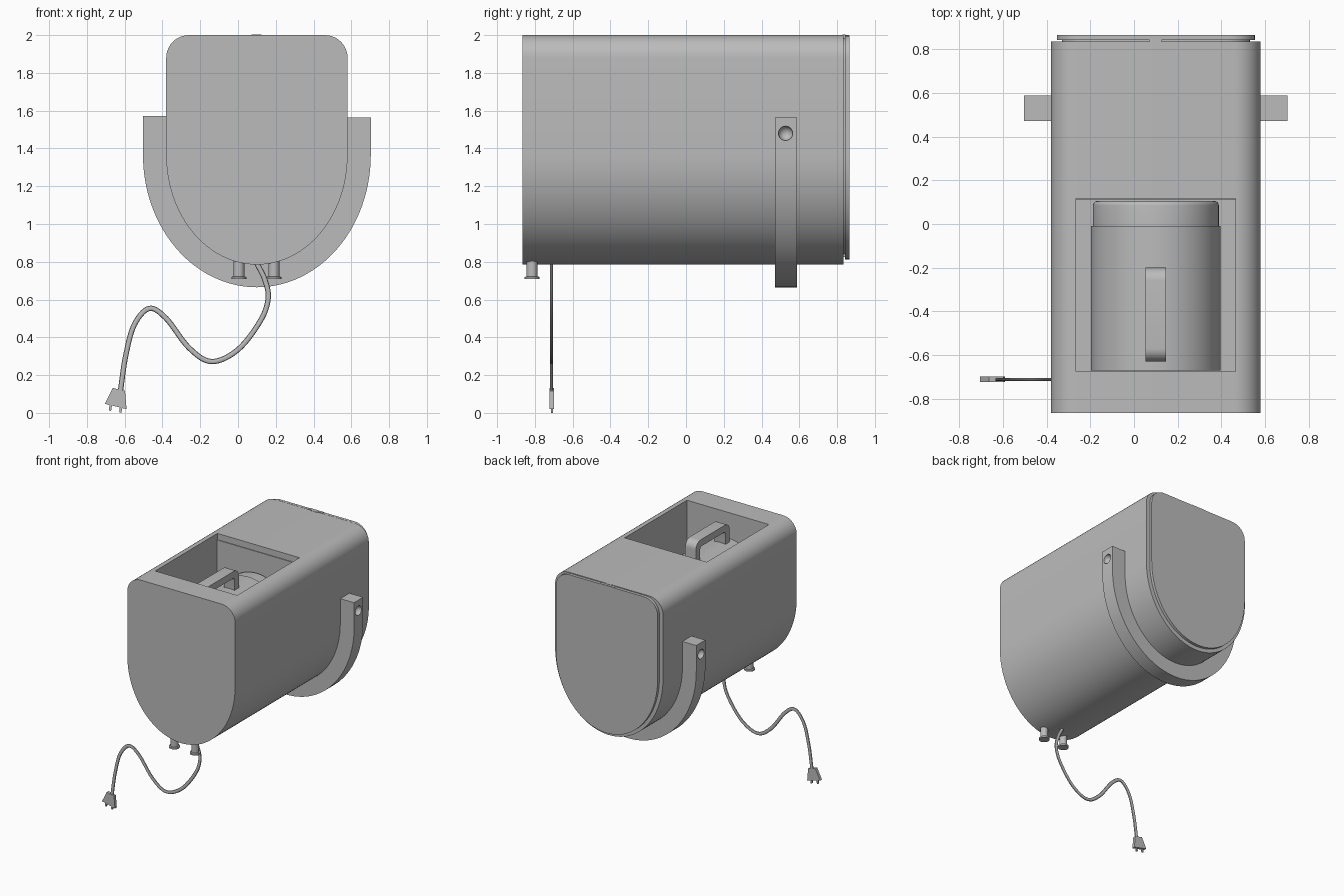
import bpy, bmesh, math
from mathutils import Vector

if "Cube" in bpy.data.objects:
    bpy.data.objects.remove(bpy.data.objects["Cube"], do_unlink=True)

CX = 0.1  # centre line of the housing

grey = bpy.data.materials.new("plain grey")
grey.use_nodes = True
grey.diffuse_color = (0.5, 0.5, 0.5, 1)
grey.node_tree.nodes["Principled BSDF"].inputs["Base Color"].default_value = (0.5, 0.5, 0.5, 1)


def finish(obj, angle=30):
    bpy.ops.object.select_all(action="DESELECT")
    obj.select_set(True)
    bpy.context.view_layer.objects.active = obj
    bpy.ops.object.shade_smooth_by_angle(angle=math.radians(angle))


def make(name, bm):
    bmesh.ops.recalc_face_normals(bm, faces=bm.faces)
    mesh = bpy.data.meshes.new(name)
    bm.to_mesh(mesh)
    bm.free()
    mesh.materials.append(grey)
    obj = bpy.data.objects.new(name, mesh)
    bpy.context.collection.objects.link(obj)
    finish(obj)
    return obj


def extrude(name, points, start, end, axis="y"):
    """Extrude an outline: (x, z) along y, or (y, z) along x."""
    bm = bmesh.new()
    place = (lambda p, d: (p[0], d, p[1])) if axis == "y" else (lambda p, d: (d, p[0], p[1]))
    face = bm.faces.new([bm.verts.new(place(p, start)) for p in points])
    move = Vector(place((0, 0), end - start))
    out = bmesh.ops.extrude_face_region(bm, geom=[face], use_keep_orig=True)
    bmesh.ops.translate(bm, vec=move, verts=[v for v in out["geom"] if isinstance(v, bmesh.types.BMVert)])
    return make(name, bm)


def box(name, x, y, z):
    return extrude(name, [(x[0], z[0]), (x[1], z[0]), (x[1], z[1]), (x[0], z[1])], *y)


def lathe(name, profile, centre, axis="z", steps=48):
    """Revolve (radius, height) pairs about an axis through centre."""
    bm = bmesh.new()
    rings = []
    for r, h in profile:
        ring = []
        for i in range(steps):
            a = math.tau * i / steps
            u, v = r * math.cos(a), r * math.sin(a)
            p = (u, v, h) if axis == "z" else (u, h, v)
            ring.append(bm.verts.new(Vector(centre) + Vector(p)))
        rings.append(ring)
    for a, b in zip(rings, rings[1:]):
        for i in range(steps):
            j = (i + 1) % steps
            bm.faces.new((a[i], a[j], b[j], b[i]))
    bm.faces.new(rings[0])
    bm.faces.new(rings[-1])
    return make(name, bm)


def cut(obj, cutter):
    mod = obj.modifiers.new("cut", "BOOLEAN")
    mod.operation, mod.solver, mod.object = "DIFFERENCE", "EXACT", cutter
    bpy.context.view_layer.objects.active = obj
    bpy.ops.object.modifier_apply(modifier=mod.name)
    bpy.data.objects.remove(cutter, do_unlink=True)
    finish(obj)


def arc(cx, cz, rx, rz, a0, a1, n):
    steps = [math.radians(a0 + (a1 - a0) * i / n) for i in range(n + 1)]
    return [(cx + rx * math.cos(a), cz + rz * math.sin(a)) for a in steps]


def housing_outline(inset, top=2.0, corner=0.12):
    """Rounded top corners over a half-elliptic belly."""
    w = 0.48 - inset
    return (arc(CX, 1.365, w, 0.58 - inset, 180, 360, 56)
            + arc(CX + w - corner, top - corner, corner, corner, 0, 90, 10)
            + arc(CX - w + corner, top - corner, corner, corner, 90, 180, 10))


# Housing with the open well in its top
housing = extrude("housing", housing_outline(0), -0.865, 0.835)
cut(housing, box("well_cutter", (-0.265, 0.465), (-0.675, 0.11), (1.2, 2.1)))
cut(housing, box("well_lip_cutter", (-0.265, 0.465), (-0.6, 0.116), (1.95, 2.1)))

# Rear door on a narrower gasket, with latch and hinge
extrude("door_gasket", housing_outline(0.05, 1.985), 0.83, 0.848)
extrude("rear_door", housing_outline(0.027, 1.997), 0.842, 0.865)
box("door_latch", (0.035, 0.16), (0.842, 0.864), (1.97, 2.0))
box("latch_catch", (0.072, 0.125), (0.828, 0.845), (1.97, 2.002))
for i, x in enumerate((0.03, 0.13)):
    box(f"door_hinge_{i + 1}", (x, x + 0.04), (0.832, 0.858), (0.825, 0.85))

# Cradle strap hugging the belly, with a round socket on each arm
outer = arc(CX, 1.365, 0.603, 0.7, 180, 360, 56)
inner = arc(CX, 1.365, 0.478, 0.578, 360, 180, 56)
strap = extrude("cradle_strap",
                outer + [(0.703, 1.565), (0.578, 1.565)] + inner + [(-0.378, 1.572), (-0.503, 1.572)],
                0.472, 0.588)
for side in (-1, 1):
    bm = bmesh.new()
    bmesh.ops.create_uvsphere(bm, u_segments=24, v_segments=16, radius=0.038)
    bmesh.ops.translate(bm, vec=(CX + side * 0.603, 0.527, 1.48), verts=bm.verts)
    cut(strap, make("socket_cutter", bm))

# Canister lying in the well, with a rounded cap
lathe("canister", [(0.297, -0.67), (0.297, -0.01), (0.28, -0.01)], (CX, 0, 1.5), "y", 64)
lathe("canister_cap",
      [(0.288, -0.02), (0.288, 0.085)] + arc(0.268, 0.085, 0.02, 0.02, 15, 90, 5) + [(0.2, 0.105)],
      (CX, 0, 1.5), "y", 64)

# Arched canister handle
handle = ([(-0.63, 1.74)] + arc(-0.57, 1.89, 0.06, 0.06, 180, 90, 8)
          + arc(-0.26, 1.89, 0.06, 0.06, 90, 0, 8) + [(-0.2, 1.74), (-0.255, 1.74)]
          + arc(-0.275, 1.875, 0.02, 0.02, 0, 90, 4)
          + arc(-0.555, 1.875, 0.02, 0.02, 90, 180, 4) + [(-0.575, 1.74)])
extrude("canister_handle", handle, 0.052, 0.147, "x")

# Two flanged feet
for i, x in enumerate((0.005, 0.19)):
    lathe(f"foot_{i + 1}", [(0.04, 0.708), (0.04, 0.72), (0.029, 0.722), (0.029, 0.83)],
          (x, -0.815, 0), steps=24)

# Flat power cord
path = [(0.095, 0.8), (0.14, 0.71), (0.16, 0.61), (0.12, 0.49), (0.0, 0.335), (-0.14, 0.272),
        (-0.26, 0.345), (-0.38, 0.5), (-0.47, 0.553), (-0.55, 0.465), (-0.595, 0.3), (-0.622, 0.12)]
knots = [Vector(p) for p in path]
knots = [2 * knots[0] - knots[1]] + knots + [2 * knots[-1] - knots[-2]]
centre = []
for a, b, c, d in zip(knots, knots[1:], knots[2:], knots[3:]):
    for i in range(8):
        t = i / 8
        centre.append(0.5 * (2 * b + (c - a) * t + (2 * a - 5 * b + 4 * c - d) * t * t
                             + (3 * b - a - 3 * c + d) * t ** 3))
centre.append(knots[-2])
bm = bmesh.new()
rings = []
for i, p in enumerate(centre):
    tangent = (centre[min(i + 1, len(centre) - 1)] - centre[max(i - 1, 0)]).normalized()
    side = Vector((-tangent.y, tangent.x))
    ring = []
    for k in range(10):
        a = math.tau * k / 10
        q = p + side * 0.014 * math.cos(a)
        ring.append(bm.verts.new((q.x, -0.712 + 0.008 * math.sin(a), q.y)))
    rings.append(ring)
for a, b in zip(rings, rings[1:]):
    for k in range(10):
        bm.faces.new((a[k], a[k - 1], b[k - 1], b[k]))
bm.faces.new(rings[0])
bm.faces.new(rings[-1])
make("power_cord", bm)

# Plug body and its two prongs
extrude("plug", [(-0.663, 0.132), (-0.598, 0.117), (-0.59, 0.02), (-0.705, 0.048)], -0.722, -0.698)
for i, (x, z) in enumerate(((-0.672, 0.05), (-0.617, 0.04))):
    extrude(f"plug_prong_{i + 1}",
            [(x - 0.007, z), (x + 0.007, z), (x, z - 0.04), (x - 0.012, z - 0.036)], -0.716, -0.704)
